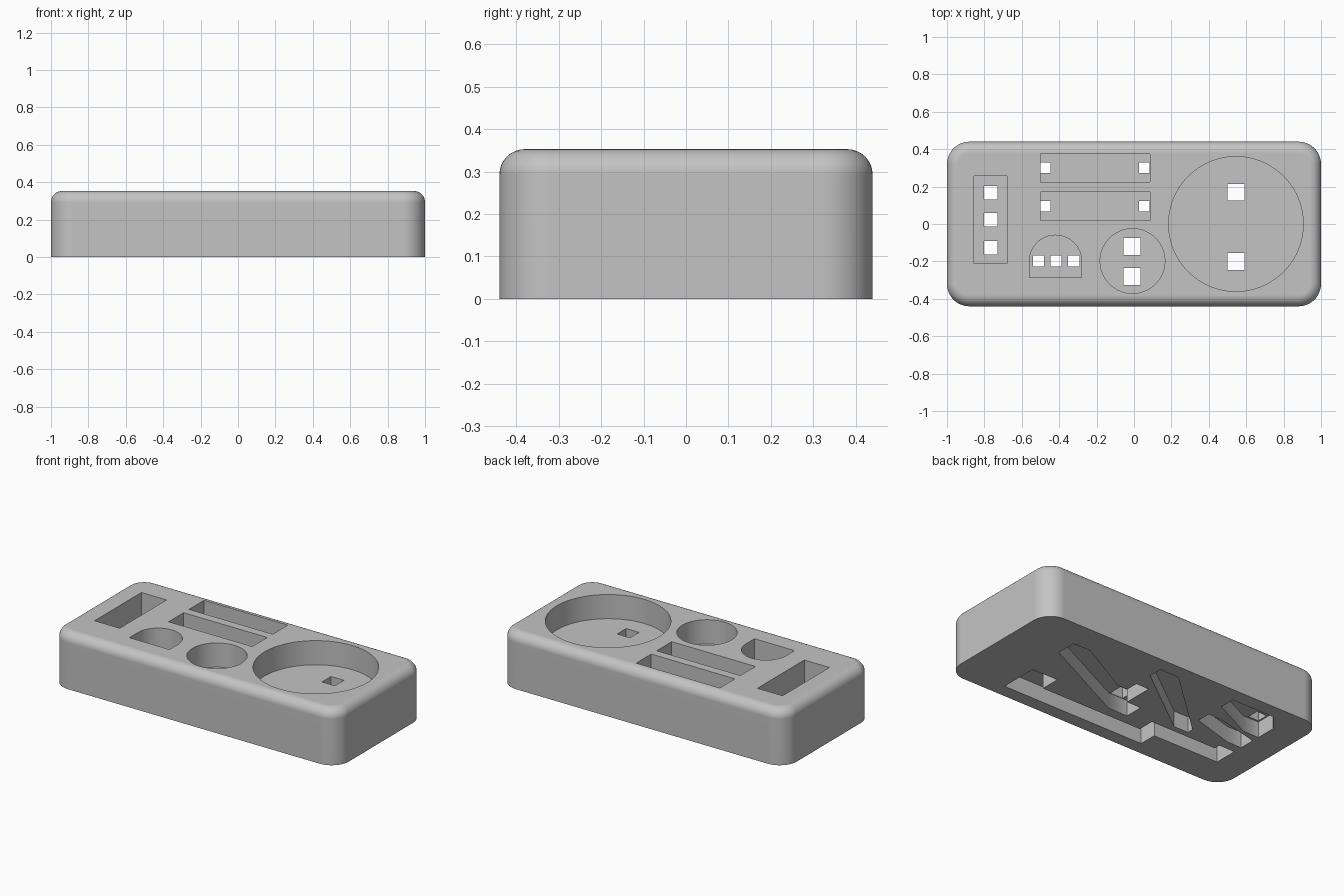
import bpy
import bmesh
from math import cos, sin, pi, radians

old_cube = bpy.data.objects.get("Cube")
if old_cube:
    bpy.data.objects.remove(old_cube, do_unlink=True)

HEIGHT = 0.353
POCKET_FLOOR = 0.2
CHANNEL_CEILING = 0.1


def arc(x, y, radius, start, end, steps):
    """Points along an arc, both ends included; angles in degrees."""
    angles = [radians(start + (end - start) * i / steps) for i in range(steps + 1)]
    return [(x + radius * cos(a), y + radius * sin(a)) for a in angles]


def circle(x, y, radius, steps=72):
    return arc(x, y, radius, 0, 360, steps)[:-1]


def rectangle(x, y, half_x, half_y):
    return [(x - half_x, y - half_y), (x + half_x, y - half_y),
            (x + half_x, y + half_y), (x - half_x, y + half_y)]


def prism(name, outline, bottom, top, fillet=0):
    """Extrude an outline upwards, with an optional fillet on its top rim."""
    bm = bmesh.new()
    base = bm.faces.new([bm.verts.new((x, y, bottom)) for x, y in outline])
    raised = bmesh.ops.extrude_face_region(bm, geom=[base], use_keep_orig=True)["geom"]
    verts = [g for g in raised if isinstance(g, bmesh.types.BMVert)]
    bmesh.ops.translate(bm, verts=verts, vec=(0, 0, top - bottom))
    bmesh.ops.recalc_face_normals(bm, faces=bm.faces[:])
    if fillet:
        rim = [e for e in bm.edges if all(v.co.z > top - 0.001 for v in e.verts)]
        bmesh.ops.bevel(bm, geom=rim, offset=fillet, segments=8,
                        profile=0.5, affect='EDGES')
    mesh = bpy.data.meshes.new(name)
    bm.to_mesh(mesh)
    bm.free()
    obj = bpy.data.objects.new(name, mesh)
    bpy.context.collection.objects.link(obj)
    return obj


# Block with rounded corners and a filleted top
half_x, half_y, corner = 1.0, 0.44, 0.12
cx, cy = half_x - corner, half_y - corner
outline = []
for i, (sx, sy) in enumerate([(1, 1), (-1, 1), (-1, -1), (1, -1)]):
    outline += arc(sx * cx, sy * cy, corner, 90 * i, 90 * i + 90, 12)
block = prism("component_tray", outline, 0, HEIGHT, fillet=0.06)

grey = bpy.data.materials.new("grey plastic")
grey.use_nodes = True
colour = (0.55, 0.55, 0.55, 1)
grey.diffuse_color = colour
grey.node_tree.nodes["Principled BSDF"].inputs["Base Color"].default_value = colour
block.data.materials.append(grey)


def cut(outline, bottom, top):
    cutter = prism("cutter", outline, bottom, top)
    cutter.hide_render = True
    cutter.data.materials.append(grey)
    mod = block.modifiers.new("cut", 'BOOLEAN')
    mod.operation = 'DIFFERENCE'
    mod.solver = 'EXACT'
    mod.object = cutter
    bpy.context.view_layer.objects.active = block
    bpy.ops.object.modifier_apply(modifier=mod.name)
    bpy.data.objects.remove(cutter, do_unlink=True)


# Pockets in the top
pockets = [
    circle(0.545, 0, 0.36, 96),
    circle(-0.008, -0.198, 0.173),
    arc(-0.42, -0.2, 0.14, 0, 180, 36) + [(-0.56, -0.285), (-0.28, -0.285)],
    rectangle(-0.207, 0.3, 0.293, 0.075),
    rectangle(-0.207, 0.095, 0.293, 0.075),
    rectangle(-0.767, 0.022, 0.088, 0.234),
]
for pocket in pockets:
    cut(pocket, POCKET_FLOOR, HEIGHT + 0.1)

# Wiring channels in the underside
channels = [
    # long front channel
    [(0.65, -0.355), (0.65, -0.11), (0.47, -0.11), (0.47, -0.235), (-0.24, -0.235),
     (-0.24, -0.13), (-0.7, -0.13), (-0.7, -0.09), (-0.81, -0.09), (-0.81, -0.24),
     (-0.35, -0.24), (-0.35, -0.355)],
    # large round pocket to small round pocket
    [(0.66, 0.13), (0.66, 0.26), (0.54, 0.26), (0.17, 0.06), (0.1, 0.06),
     (0.1, 0.14), (0.01, 0.14), (0.01, -0.05), (-0.09, -0.05), (-0.09, -0.168),
     (0.045, -0.168)],
    # back slot to half-round pocket
    [(0.1, 0.26), (0.1, 0.35), (-0.03, 0.35), (-0.47, -0.05), (-0.47, -0.09),
     (-0.37, -0.09)],
    # slots to the side pocket
    [(-0.43, 0.05), (-0.43, 0.14), (-0.52, 0.14), (-0.81, 0.07), (-0.81, -0.03),
     (-0.71, -0.03)],
    [(-0.43, 0.25), (-0.43, 0.35), (-0.73, 0.35), (-0.81, 0.25), (-0.81, 0.12),
     (-0.7, 0.12)],
]
for channel in channels:
    cut(channel, -0.1, CHANNEL_CEILING)

# Square lead holes joining pockets to channels
holes = [(x, y, 0.028) for x in (-0.475, 0.055) for y in (0.3, 0.095)]
holes += [(-0.765, y, 0.036) for y in (0.167, 0.022, -0.128)]
holes += [(x, -0.198, 0.03) for x in (-0.51, -0.417, -0.322)]
holes += [(-0.01, y, 0.045) for y in (-0.12, -0.28)]
holes += [(0.545, y, 0.045) for y in (0.17, -0.2)]
for x, y, half in holes:
    cut(rectangle(x, y, half, half), CHANNEL_CEILING - 0.05, POCKET_FLOOR + 0.05)

# Smooth rounded sides with crisp cut edges
for obj in bpy.context.selected_objects:
    obj.select_set(False)
block.select_set(True)
bpy.context.view_layer.objects.active = block
bpy.ops.object.shade_smooth_by_angle(angle=radians(30))
normals = block.modifiers.new("even_normals", 'WEIGHTED_NORMAL')
normals.keep_sharp = True
